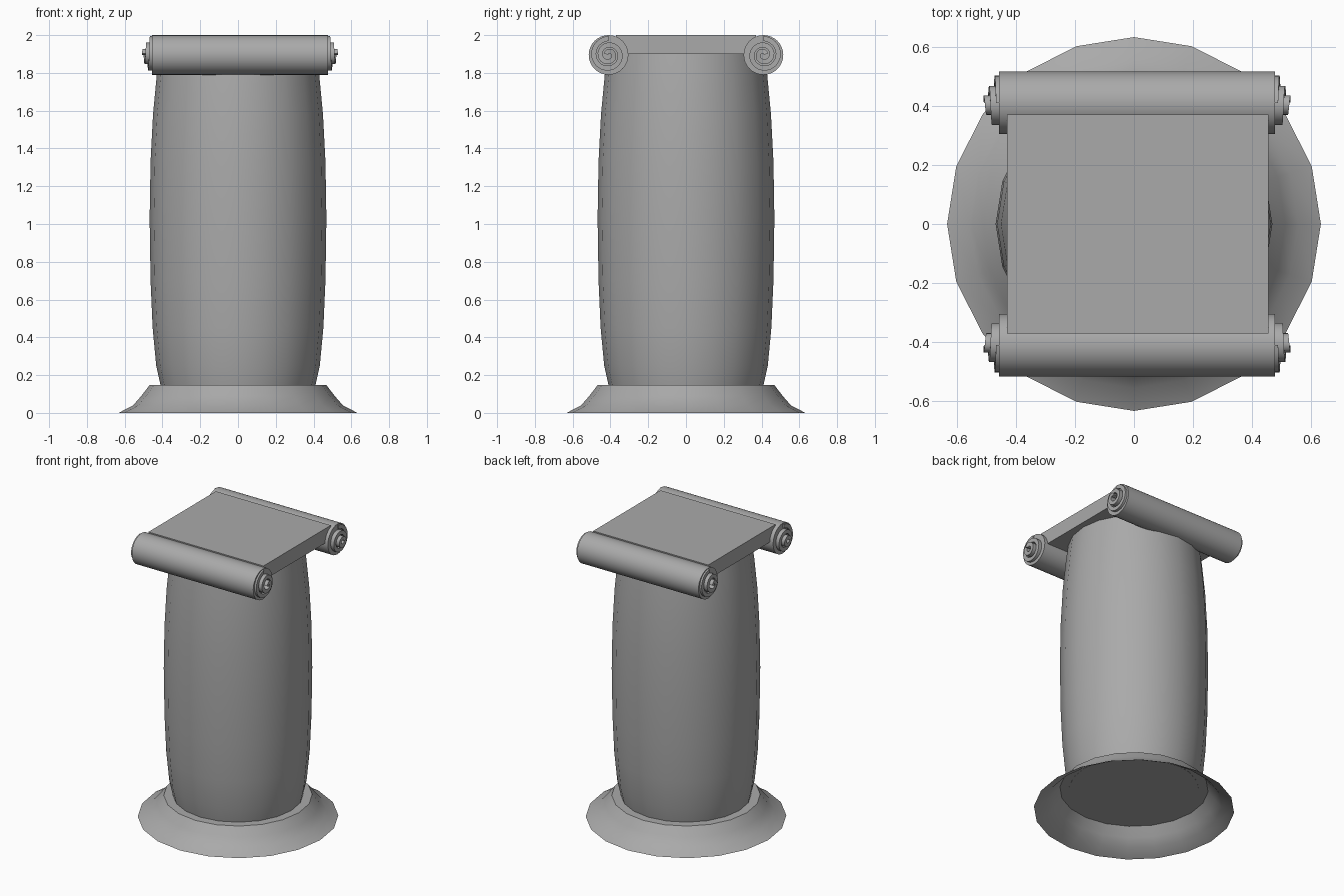
import bpy, bmesh
from math import cos, sin, pi, radians

cube = bpy.data.objects.get("Cube")
if cube:
    bpy.data.objects.remove(cube, do_unlink=True)

stone = bpy.data.materials.new("grey stone")
stone.use_nodes = True
GREY = (0.4, 0.4, 0.4, 1)
stone.diffuse_color = GREY
stone.node_tree.nodes["Principled BSDF"].inputs["Base Color"].default_value = GREY

SIDES = 20
MID_X = 0.0105          # the capital sits slightly off centre
ROLL_Y, ROLL_Z, ROLL_R = 0.41, 1.895, 0.105
ROLL_HALF = 0.467


def finish(name, bm, recalc=True):
    if recalc:
        bmesh.ops.recalc_face_normals(bm, faces=bm.faces)
    mesh = bpy.data.meshes.new(name)
    bm.to_mesh(mesh)
    bm.free()
    mesh.materials.append(stone)
    mesh.shade_smooth()
    mesh.set_sharp_from_angle(angle=radians(32))
    obj = bpy.data.objects.new(name, mesh)
    bpy.context.collection.objects.link(obj)
    return obj


def lathe(name, profile, cap_start=False, cap_end=False):
    """Turn (radius, height) pairs around z, with optional end caps."""
    bm = bmesh.new()
    rings = [[bm.verts.new((r * cos(2 * pi * i / SIDES), r * sin(2 * pi * i / SIDES), z))
              for i in range(SIDES)] for r, z in profile]
    for a, b in zip(rings, rings[1:]):
        for i in range(SIDES):
            j = (i + 1) % SIDES
            bm.faces.new((a[i], a[j], b[j], b[i]))
    if cap_start:
        bm.faces.new(rings[0][::-1])
    if cap_end:
        bm.faces.new(rings[-1])
    return finish(name, bm)


# Flared base, hollow underneath and closed at the top
lathe("base", [(0.632, 0), (0.555, 0.04), (0.512, 0.09), (0.468, 0.147)], cap_end=True)

# Swelling shaft
lathe("shaft", [(0.41, 0.146), (0.433, 0.25), (0.452, 0.45), (0.463, 0.7), (0.468, 1.03),
                (0.463, 1.33), (0.45, 1.58), (0.43, 1.79), (0.415, 1.91)], True, True)

# Flat slab on top
bm = bmesh.new()
bmesh.ops.create_cube(bm, size=1)
for v in bm.verts:
    v.co.x = v.co.x * 0.885 + 0.0125
    v.co.y *= 0.74
    v.co.z = v.co.z * 0.1 + 1.95
finish("slab", bm)


def roll(name, side):
    """Cylindrical scroll lying along x."""
    bm = bmesh.new()
    bmesh.ops.create_cone(bm, cap_ends=True, segments=32, radius1=ROLL_R,
                          radius2=ROLL_R, depth=2 * ROLL_HALF)
    for v in bm.verts:
        x, y, z = v.co
        v.co = (z + MID_X, y + side * ROLL_Y, x + ROLL_Z)
    finish(name, bm)


def volute(name, side, end):
    """Spiral ribbon that rises outward from the end of a scroll."""
    bm = bmesh.new()
    steps, turns, width = 56, 2.2, 0.026
    rows = []
    for i in range(steps + 1):
        t = i / steps
        r = 0.1 - 0.075 * t
        angle = pi / 2 + 2 * pi * turns * t
        out = ROLL_HALF + 0.01 + 0.042 * t
        inner = max(r - width, 0.002)
        row = []
        for radius, x in ((r, ROLL_HALF - 0.01), (r, out), (inner, out),
                          (inner, ROLL_HALF - 0.01)):
            row.append(bm.verts.new((MID_X + end * x,
                                     side * (ROLL_Y - radius * cos(angle)),
                                     ROLL_Z + radius * sin(angle))))
        rows.append(row)
    for a, b in zip(rows, rows[1:]):
        for k in range(4):
            m = (k + 1) % 4
            bm.faces.new((a[k], a[m], b[m], b[k]))
    bm.faces.new(rows[0])
    bm.faces.new(rows[-1])
    finish(name, bm)


# Front and back scrolls with a spiral at each end
for side, where in ((-1, "front"), (1, "back")):
    roll(where + "_scroll", side)
    for end, hand in ((-1, "right"), (1, "left")):
        volute(f"{where}_{hand}_volute", side, end)
